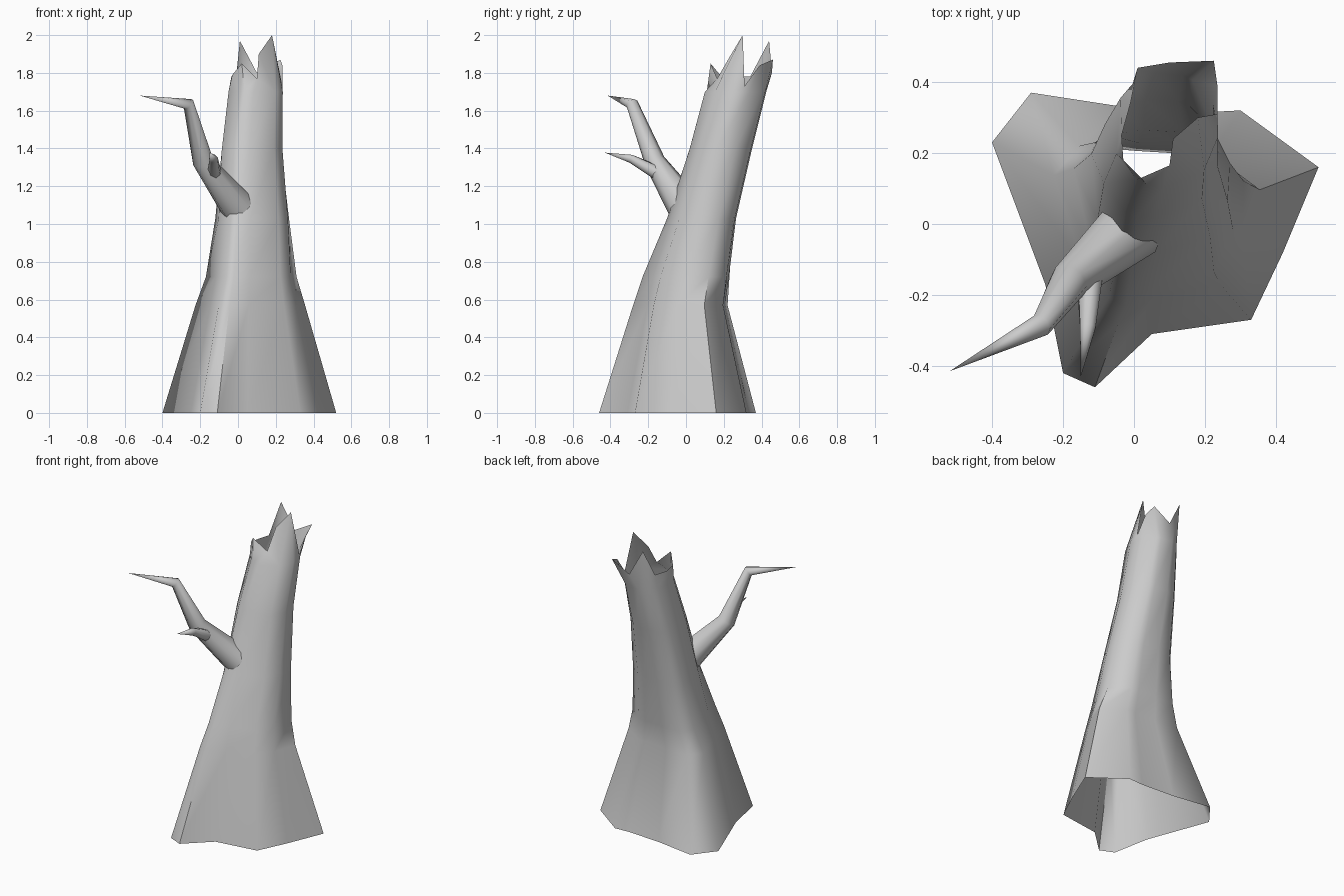
import bpy, bmesh, math
from mathutils import Vector

cube = bpy.data.objects.get("Cube")
if cube:
    bpy.data.objects.remove(cube)

bark = bpy.data.materials.new("grey_bark")
bark.use_nodes = True
colour = (0.6, 0.6, 0.6, 1)
bark.diffuse_color = colour
bark.node_tree.nodes["Principled BSDF"].inputs["Base Color"].default_value = colour


def skin(name, rings, tip=None, angle=60):
    """Join rings of equal length into an open, smooth shaded skin."""
    bm = bmesh.new()
    loops = [[bm.verts.new(p) for p in ring] for ring in rings]
    n = len(loops[0])
    for low, high in zip(loops, loops[1:]):
        for i in range(n):
            j = (i + 1) % n
            bm.faces.new((low[i], low[j], high[j], high[i]))
    if tip:
        end = bm.verts.new(tip)
        for i in range(n):
            bm.faces.new((loops[-1][i], loops[-1][(i + 1) % n], end))
    mesh = bpy.data.meshes.new(name)
    bm.to_mesh(mesh)
    bm.free()
    mesh.materials.append(bark)
    obj = bpy.data.objects.new(name, mesh)
    bpy.context.collection.objects.link(obj)
    bpy.ops.object.select_all(action='DESELECT')
    obj.select_set(True)
    bpy.context.view_layer.objects.active = obj
    bpy.ops.object.shade_smooth_by_angle(angle=math.radians(angle))
    return obj


# Root outline, anticlockwise from the front root
roots = [(-.11, -.46), (.05, -.31), (.33, -.27), (.42, -.08), (.52, .16), (.30, .32),
         (.2, .315), (-.03, .33), (-.29, .37), (-.40, .23), (-.25, -.17), (-.20, -.42)]

# Splintered rim, in the same order
rim = [(.02, .13, 1.85), (.10, .165, 1.77), (.11, .24, 1.9), (.18, .30, 2.0),
       (.235, .31, 1.73), (.235, .39, 1.84), (.225, .46, 1.87), (.10, .455, 1.8),
       (.01, .44, 1.97), (-.01, .34, 1.78), (-.035, .25, 1.78), (-.03, .18, 1.79)]


def trunk_ring(z, x0, x1, y0, y1, roundness):
    """Fit the root outline, partly rounded, into the given extents."""
    pts = []
    for x, y in roots:
        u = Vector(((x - .06) / .46, (y + .045) / .415))
        pts.append(u.lerp(u.normalized(), roundness))
    lo = [min(p[k] for p in pts) for k in (0, 1)]
    hi = [max(p[k] for p in pts) for k in (0, 1)]
    return [(x0 + (x1 - x0) * (p.x - lo[0]) / (hi[0] - lo[0]),
             y0 + (y1 - y0) * (p.y - lo[1]) / (hi[1] - lo[1]), z) for p in pts]


# Trunk: hollow, open below, leaning back as it rises
skin("trunk", [[(x, y, 0) for x, y in roots],
               trunk_ring(.57, -.225, .355, -.28, .22, .15),
               trunk_ring(.72, -.17, .31, -.23, .23, .3),
               trunk_ring(1.03, -.12, .27, -.10, .265, .6),
               trunk_ring(1.4, -.085, .235, .02, .35, .85),
               trunk_ring(1.7, -.05, .237, .10, .425, 1),
               rim])


def limb(name, path, radii, tip, sides=8):
    """Tapered tube along a path, ending in a point."""
    pts = [Vector(p) for p in path] + [Vector(tip)]
    rings = []
    for i, r in enumerate(radii):
        d = (pts[i + 1] - pts[i]).normalized()
        if i:
            d = (d + (pts[i] - pts[i - 1]).normalized()).normalized()
        side = d.cross(Vector((.6, -.8, 0))).normalized()
        up = d.cross(side)
        rings.append([pts[i] + r * (side * math.cos(a) + up * math.sin(a))
                      for a in (math.tau * k / sides for k in range(sides))])
    return skin(name, rings, tip)


# Crooked branch and its twig
limb("branch", [(.0, -.005, 1.09), (-.185, -.165, 1.33), (-.262, -.285, 1.635)],
     [.095, .056, .033], (-.52, -.415, 1.68))
limb("twig", [(-.125, -.15, 1.27), (-.13, -.29, 1.345)], [.038, .024], (-.15, -.43, 1.378))
